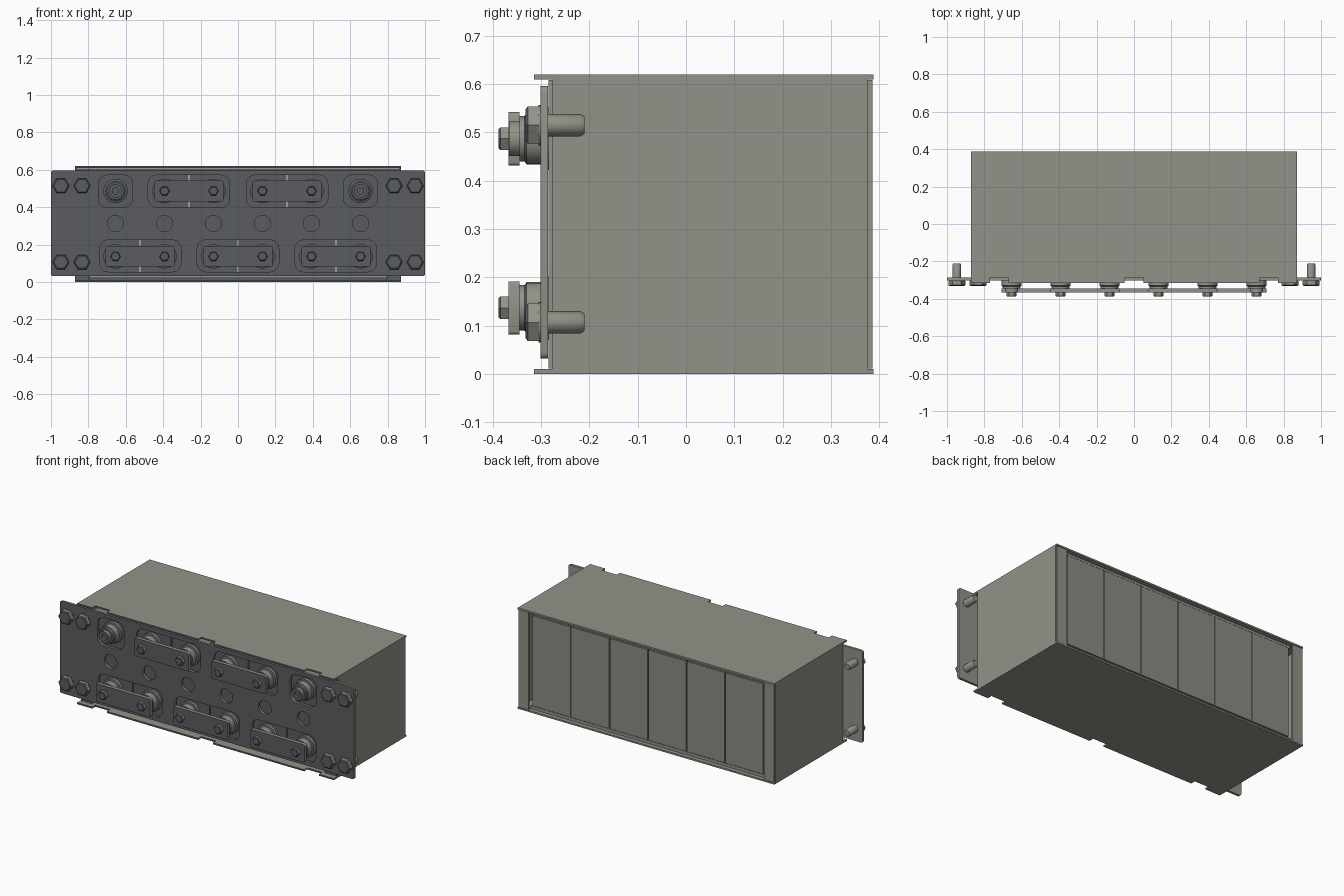
import bpy, bmesh, math
from mathutils import Matrix, Vector

if "Cube" in bpy.data.objects:
    bpy.data.objects.remove(bpy.data.objects["Cube"])


def material(name, rgb):
    m = bpy.data.materials.new(name)
    m.diffuse_color = (*rgb, 1)
    m.use_nodes = True
    m.node_tree.nodes["Principled BSDF"].inputs["Base Color"].default_value = m.diffuse_color
    return m


warm = material("warm_grey", (0.29, 0.29, 0.255))
cellgrey = material("cell_grey", (0.26, 0.26, 0.23))
dark = material("front_slate", (0.10, 0.107, 0.115))
rounds = []


def finish(name, bm, mat=warm):
    # front-facing faces are slate, everything else is grey
    bmesh.ops.recalc_face_normals(bm, faces=bm.faces)
    for f in bm.faces:
        f.material_index = 1 if f.normal.y < -0.5 else 0
    me = bpy.data.meshes.new(name)
    bm.to_mesh(me)
    bm.free()
    me.materials.append(mat)
    me.materials.append(dark)
    ob = bpy.data.objects.new(name, me)
    bpy.context.collection.objects.link(ob)
    return ob


def add_box(bm, x0, x1, y0, y1, z0, z1):
    m = Matrix.Translation(((x0 + x1) / 2, (y0 + y1) / 2, (z0 + z1) / 2)) @ \
        Matrix.Diagonal((x1 - x0, y1 - y0, z1 - z0, 1))
    bmesh.ops.create_cube(bm, size=1, matrix=m)


def box(name, *d, mat=warm):
    bm = bmesh.new()
    add_box(bm, *d)
    return finish(name, bm, mat)


def lathe(name, x, z, profile, n=24):
    # profile of (radius, y) turned about a y-parallel axis
    bm = bmesh.new()
    rings = [[bm.verts.new((x + r * math.cos(2 * math.pi * i / n), y,
                            z + r * math.sin(2 * math.pi * i / n)))
              for i in range(n)] for r, y in profile]
    for a, b in zip(rings, rings[1:]):
        for i in range(n):
            j = (i + 1) % n
            bm.faces.new((a[i], a[j], b[j], b[i]))
    bm.faces.new(rings[0])
    bm.faces.new(rings[-1])
    ob = finish(name, bm)
    if n > 8:
        rounds.append(ob)
    return ob


def rounded(x0, x1, z0, z1, r, n=5):
    pts = []
    for cx, cz, a0 in ((x1 - r, z1 - r, 0), (x0 + r, z1 - r, 90),
                       (x0 + r, z0 + r, 180), (x1 - r, z0 + r, 270)):
        for i in range(n + 1):
            a = math.radians(a0 + 90 * i / n)
            pts.append((cx + r * math.cos(a), cz + r * math.sin(a)))
    return pts


def sheet(name, loops, y0, y1):
    # flat sheet in the xz plane; inner loops become openings
    cu = bpy.data.curves.new(name, 'CURVE')
    cu.dimensions = '2D'
    cu.fill_mode = 'BOTH'
    cu.extrude = (y1 - y0) / 2
    for pts in loops:
        s = cu.splines.new('POLY')
        s.points.add(len(pts) - 1)
        for p, (x, z) in zip(s.points, pts):
            p.co = (x, z, 0, 1)
        s.use_cyclic_u = True
    tmp = bpy.data.objects.new(name + "_curve", cu)
    bpy.context.collection.objects.link(tmp)
    bpy.context.view_layer.update()
    me = bpy.data.meshes.new_from_object(
        tmp.evaluated_get(bpy.context.evaluated_depsgraph_get()))
    bpy.data.objects.remove(tmp)
    bm = bmesh.new()
    bm.from_mesh(me)
    bpy.data.meshes.remove(me)
    bmesh.ops.remove_doubles(bm, verts=bm.verts, dist=1e-5)
    bm.transform(Matrix.Translation((0, (y0 + y1) / 2, 0)) @ Matrix.Rotation(math.pi / 2, 4, 'X'))
    return finish(name, bm)


cols = [-0.655 + 0.262 * i for i in range(6)]
TOP, BOT = 0.487, 0.137

# housing: top and bottom sheets with three front notches each
for name, z0, z1 in (("bottom_sheet", 0, 0.01), ("top_sheet", 0.61, 0.62)):
    bm = bmesh.new()
    add_box(bm, -0.872, 0.872, -0.285, 0.388, z0, z1)
    for a, b in ((-0.872, -0.77), (-0.67, -0.05), (0.05, 0.67), (0.77, 0.872)):
        add_box(bm, a, b, -0.315, -0.285, z0, z1)
    finish(name, bm)

# side walls with front and back flanges
for s, side in ((-1, "left"), (1, "right")):
    def sx(a, b):
        return sorted((s * a, s * b))
    box(side + "_wall", *sx(0.862, 0.872), -0.277, 0.376, 0.01, 0.61)
    box(side + "_front_flange", *sx(0.79, 0.868), -0.285, -0.277, 0.012, 0.608)
    box(side + "_back_flange", *sx(0.80, 0.868), 0.376, 0.386, 0.012, 0.608)

# slim rails holding the cells at the back
for name, z0, z1 in (("lower_back_rail", 0.012, 0.03), ("upper_back_rail", 0.592, 0.606)):
    box(name, -0.80, 0.80, 0.352, 0.366, z0, z1)

# battery cells
for i, x in enumerate(cols):
    box(f"cell_{i + 1}", x - 0.128, x + 0.128, -0.272, 0.37, 0.034, 0.588, mat=cellgrey)

# front plate with openings for terminals and vents
loops = [rounded(-1, 1, 0.032, 0.596, 0.012, 3)]
for x0, x1 in ((-0.745, -0.565), (-0.48, -0.045), (0.045, 0.48), (0.565, 0.745)):
    loops.append(rounded(x0, x1, 0.40, 0.572, 0.045))
for x0, x1 in ((-0.74, -0.305), (-0.218, 0.218), (0.305, 0.74)):
    loops.append(rounded(x0, x1, 0.055, 0.225, 0.045))
for x in cols:
    loops.append([(x + 0.043 * math.cos(i * math.pi / 12), 0.313 + 0.043 * math.sin(i * math.pi / 12))
                  for i in range(24)])
sheet("front_plate", loops, -0.301, -0.286)

# terminals, two per cell; the outer upper two stay unbridged
for i, x in enumerate(cols):
    for z, row in ((TOP, "upper"), (BOT, "lower")):
        lathe(f"{row}_terminal_{i + 1}", x, z,
              [(0.065, -0.27), (0.065, -0.288), (0.053, -0.292), (0.053, -0.33),
               (0.047, -0.334), (0.047, -0.345)])
        if row == "upper" and i in (0, 5):
            lathe(f"terminal_boss_{i + 1}", x, z,
                  [(0.036, -0.344), (0.036, -0.366), (0.017, -0.366), (0.017, -0.355)])
        else:
            lathe(f"{row}_bar_bolt_{i + 1}", x, z,
                  [(0.027, -0.36), (0.027, -0.384), (0.023, -0.388)], 6)

# bus bars bridging neighbouring terminals
for z, pairs, row in ((TOP, ((1, 2), (3, 4)), "upper"), (BOT, ((0, 1), (2, 3), (4, 5)), "lower")):
    for a, b in pairs:
        sheet(f"{row}_bus_bar_{a + 1}",
              [rounded(cols[a] - 0.053, cols[b] + 0.053, z - 0.055, z + 0.055, 0.006, 2)],
              -0.367, -0.345)

# mounting bolts: washer, hexagonal head, chamfered shank
for x in (-0.947, -0.834, 0.834, 0.947):
    for z in (0.107, 0.515):
        lathe("mounting_washer", x, z, [(0.042, -0.30), (0.042, -0.305)])
        lathe("mounting_bolt_head", x, z, [(0.045, -0.304), (0.045, -0.327), (0.038, -0.332)], 6)
        lathe("mounting_bolt_shank", x, z, [(0.023, -0.30), (0.023, -0.218), (0.018, -0.21)], 12)

# smooth the turned parts
bpy.ops.object.select_all(action='DESELECT')
for ob in rounds:
    ob.select_set(True)
bpy.context.view_layer.objects.active = rounds[0]
bpy.ops.object.shade_smooth_by_angle(angle=math.radians(35))
